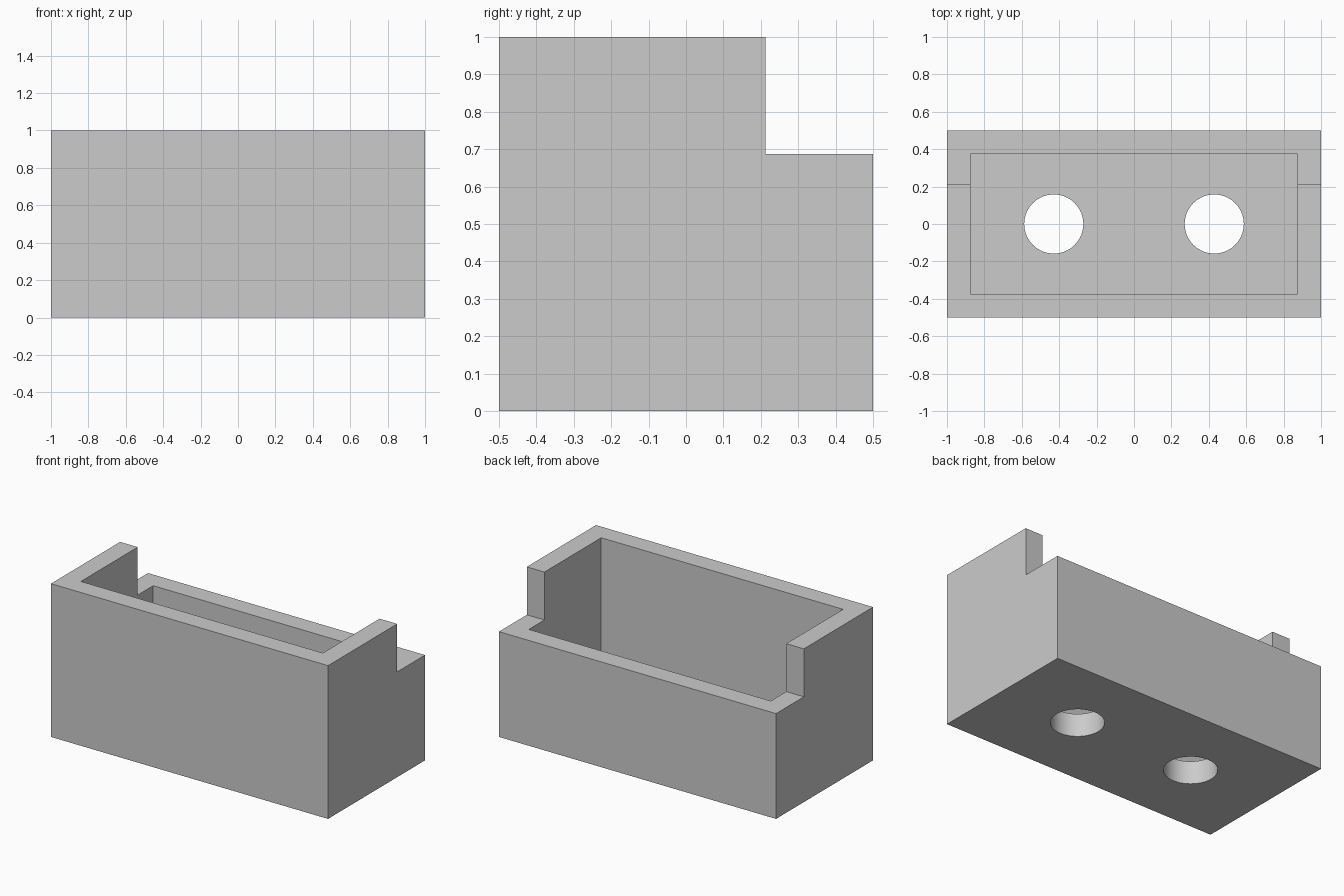
import bpy
import bmesh
from mathutils import Matrix, Vector

if "Cube" in bpy.data.objects:
    bpy.data.objects.remove(bpy.data.objects["Cube"], do_unlink=True)

WALL, FLOOR = 0.127, 0.15
STEP_Y, STEP_Z = 0.213, 0.687
HOLE_X, HOLE_R = 0.429, 0.158

# Plain grey material
grey = bpy.data.materials.new("light_grey")
grey.use_nodes = True
grey.diffuse_color = (0.6, 0.6, 0.6, 1)
grey.node_tree.nodes["Principled BSDF"].inputs["Base Color"].default_value = (0.6, 0.6, 0.6, 1)


def add_object(name, bm):
    bmesh.ops.recalc_face_normals(bm, faces=bm.faces)
    mesh = bpy.data.meshes.new(name)
    bm.to_mesh(mesh)
    bm.free()
    mesh.materials.append(grey)
    obj = bpy.data.objects.new(name, mesh)
    bpy.context.collection.objects.link(obj)
    return obj


def cut(target, cutter):
    cutter.hide_render = True
    bpy.context.view_layer.objects.active = target
    mod = target.modifiers.new(cutter.name, "BOOLEAN")
    mod.operation = "DIFFERENCE"
    mod.solver = "EXACT"
    mod.object = cutter
    bpy.ops.object.modifier_apply(modifier=mod.name)
    bpy.data.objects.remove(cutter, do_unlink=True)


# Stepped side profile extruded along the length
profile = [(-0.5, 0), (0.5, 0), (0.5, STEP_Z), (STEP_Y, STEP_Z), (STEP_Y, 1), (-0.5, 1)]
bm = bmesh.new()
side = bm.faces.new([bm.verts.new((-1, y, z)) for y, z in profile])
ext = bmesh.ops.extrude_face_region(bm, geom=[side])
bmesh.ops.translate(bm, vec=(2, 0, 0),
                    verts=[g for g in ext["geom"] if isinstance(g, bmesh.types.BMVert)])
box = add_object("open_box", bm)

# Hollow interior, open at the top
bm = bmesh.new()
size = Vector((2 - 2 * WALL, 1 - 2 * WALL, 2))
bmesh.ops.create_cube(bm, size=1, matrix=Matrix.Translation((0, 0, FLOOR + 1)) @ Matrix.Diagonal(size).to_4x4())
cut(box, add_object("interior_cutter", bm))

# Two round holes through the floor
for x in (-HOLE_X, HOLE_X):
    bm = bmesh.new()
    bmesh.ops.create_cone(bm, cap_ends=True, segments=64, radius1=HOLE_R, radius2=HOLE_R,
                          depth=1, matrix=Matrix.Translation((x, 0, 0)))
    cut(box, add_object("hole_cutter", bm))

# Smooth hole walls, sharp box edges
bpy.ops.object.select_all(action="DESELECT")
box.select_set(True)
bpy.context.view_layer.objects.active = box
bpy.ops.object.shade_smooth_by_angle()
